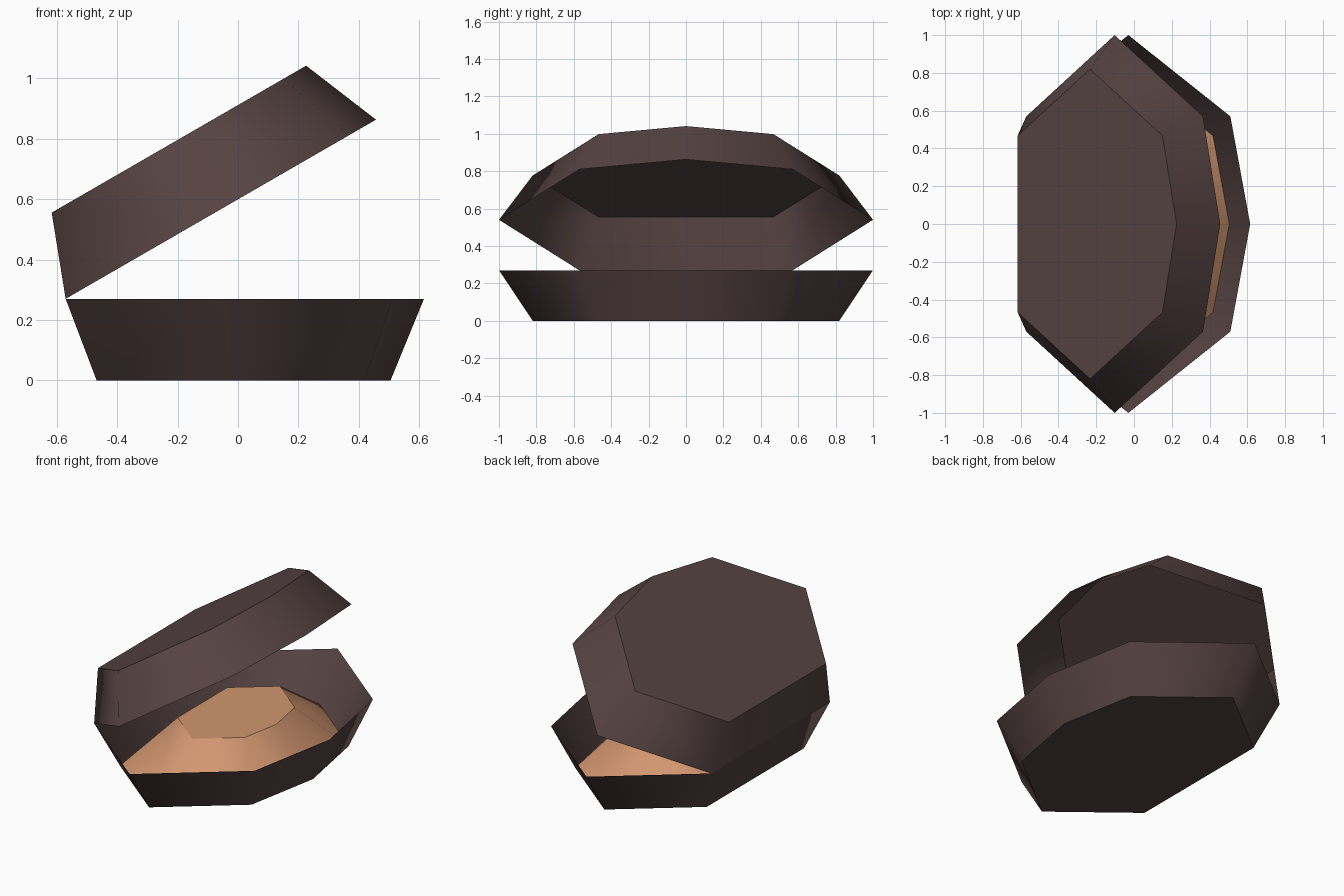
import bpy, bmesh, math
from mathutils import Matrix

if "Cube" in bpy.data.objects:
    bpy.data.objects.remove(bpy.data.objects["Cube"])

# Seven-sided outline at the rim, and the shared sizes
OUTLINE = [(0.615, 0), (0.51, 0.57), (-0.03, 1.0), (-0.57, 0.57),
           (-0.57, -0.57), (-0.03, -1.0), (0.51, -0.57)]
RIM_Z, FLOOR_SCALE, MOUND_SCALE = 0.27, 0.82, 0.42


def material(name, rgb):
    mat = bpy.data.materials.new(name)
    mat.diffuse_color = (*rgb, 1)
    mat.use_nodes = True
    mat.node_tree.nodes["Principled BSDF"].inputs["Base Color"].default_value = mat.diffuse_color
    return mat


def tapered_cup(name, cap_scale, cap_z, open_scale, open_z, mat, matrix=None):
    """A ring of sloping walls closed by one flat cap, open at the other end."""
    bm = bmesh.new()
    cap = [bm.verts.new((x * cap_scale, y * cap_scale, cap_z)) for x, y in OUTLINE]
    rim = [bm.verts.new((x * open_scale, y * open_scale, open_z)) for x, y in OUTLINE]
    cap_face = bm.faces.new(cap)
    n = len(OUTLINE)
    for i in range(n):
        j = (i + 1) % n
        bm.faces.new((cap[i], cap[j], rim[j], rim[i])).smooth = True
    for edge in cap_face.edges:
        edge.smooth = False
    bmesh.ops.recalc_face_normals(bm, faces=bm.faces[:])
    # make the cap face away from the open end
    cap_face.normal_update()
    if cap_face.normal.z * (cap_z - open_z) < 0:
        bmesh.ops.reverse_faces(bm, faces=bm.faces[:])
    if matrix:
        bm.transform(matrix)
    mesh = bpy.data.meshes.new(name)
    bm.to_mesh(mesh)
    bm.free()
    mesh.materials.append(mat)
    obj = bpy.data.objects.new(name, mesh)
    bpy.context.collection.objects.link(obj)
    return obj


brown = material("dark brown shell", (0.091, 0.056, 0.054))
tan = material("tan flesh", (0.645, 0.305, 0.162))

# Lower shell
tapered_cup("lower_shell", FLOOR_SCALE, 0, 1, RIM_Z, brown)

# Flesh mound rising from the floor of the lower shell
tapered_cup("flesh_mound", MOUND_SCALE, RIM_Z - 0.002, FLOOR_SCALE, 0.002, tan)

# Upper shell, hinged open 30 degrees about the straight back edge
hinge = Matrix.Translation((-0.57, 0, RIM_Z))
swing = hinge @ Matrix.Rotation(math.radians(-30), 4, 'Y') @ hinge.inverted()
tapered_cup("upper_shell", FLOOR_SCALE, 2 * RIM_Z, 1, RIM_Z, brown, swing)
